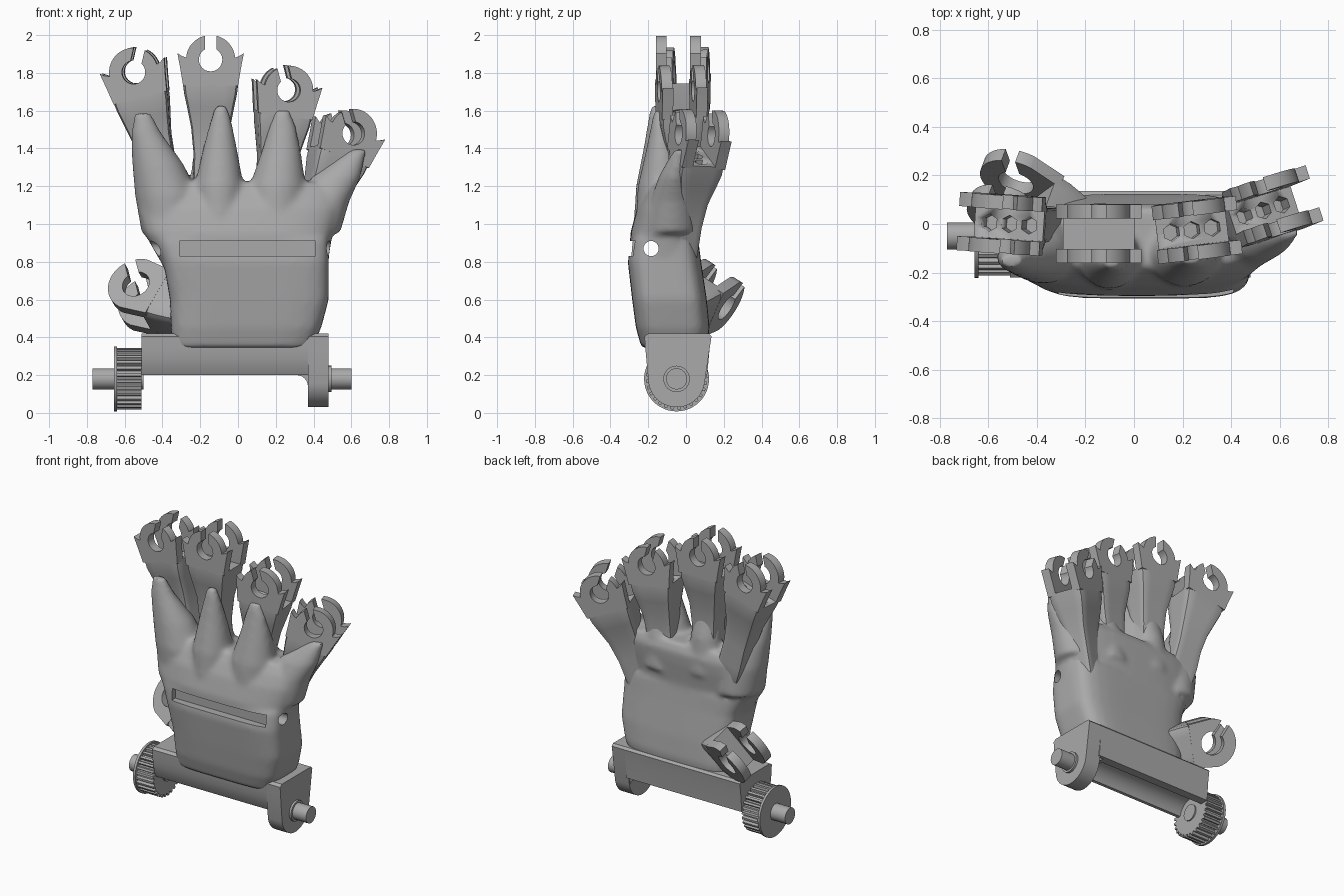
import bpy, bmesh
from math import sin, cos, pi, radians, asin
from mathutils import Vector, Matrix

if "Cube" in bpy.data.objects:
    bpy.data.objects.remove(bpy.data.objects["Cube"])

grey = bpy.data.materials.new("plain_grey")
grey.use_nodes = True
grey.diffuse_color = (0.4, 0.4, 0.4, 1)
grey.node_tree.nodes["Principled BSDF"].inputs["Base Color"].default_value = (0.4, 0.4, 0.4, 1)


def make(name, bm, matrix=Matrix(), angle=35):
    bmesh.ops.transform(bm, matrix=matrix, verts=bm.verts)
    bmesh.ops.recalc_face_normals(bm, faces=bm.faces)
    mesh = bpy.data.meshes.new(name)
    bm.to_mesh(mesh)
    bm.free()
    mesh.materials.append(grey)
    ob = bpy.data.objects.new(name, mesh)
    bpy.context.collection.objects.link(ob)
    smooth(ob, angle)
    return ob


def smooth(ob, angle):
    bpy.ops.object.select_all(action='DESELECT')
    ob.select_set(True)
    bpy.context.view_layer.objects.active = ob
    bpy.ops.object.shade_smooth_by_angle(angle=radians(angle))


def loft(bm, rings, power, n=32):
    """Superellipse rings (x, y, z, half width, half depth) joined into a solid."""
    loops = []
    for x, y, z, rx, ry in rings:
        loop = []
        for i in range(n):
            c, s = cos(2 * pi * i / n), sin(2 * pi * i / n)
            k = (abs(c) ** power + abs(s) ** power) ** (-1 / power)
            loop.append(bm.verts.new((x + rx * c * k, y + ry * s * k, z)))
        loops.append(loop)
    for a, b in zip(loops, loops[1:]):
        for i in range(n):
            j = (i + 1) % n
            bm.faces.new((a[i], a[j], b[j], b[i]))
    bm.faces.new(loops[0][::-1])
    bm.faces.new(loops[-1])


def prism(bm, points, low, high):
    """Extrude an outline in the local xy plane from low to high."""
    face = bm.faces.new([bm.verts.new((p[0], p[1], low)) for p in points])
    ext = bmesh.ops.extrude_face_region(bm, geom=[face])["geom"]
    verts = [g for g in ext if isinstance(g, bmesh.types.BMVert)]
    bmesh.ops.translate(bm, vec=(0, 0, high - low), verts=verts)


def arc(r, a, b, n=14, cx=0, cy=0):
    return [(cx + r * cos(radians(a + (b - a) * i / n)), cy + r * sin(radians(a + (b - a) * i / n)))
            for i in range(n + 1)]


def cut(ob, cutters):
    """Subtract the cutters, bake the result and remove them."""
    for c in cutters:
        c.hide_render = True
        m = ob.modifiers.new("cut", 'BOOLEAN')
        m.operation, m.object, m.solver = 'DIFFERENCE', c, 'EXACT'
    bake(ob)
    for c in cutters:
        bpy.data.objects.remove(c)


def bake(ob):
    dg = bpy.context.evaluated_depsgraph_get()
    mesh = bpy.data.meshes.new_from_object(ob.evaluated_get(dg))
    ob.modifiers.clear()
    ob.data = mesh


# Boxy lower palm, rounder upper palm, pointed webs and soft finger roots, fused into one body
bm = bmesh.new()
lower = [(.343, -.35, .39, -.235, .11), (.45, -.355, .44, -.265, .125), (.6, -.36, .48, -.285, .11),
         (.8, -.395, .48, -.308, .08), (.92, -.44, .48, -.29, .065)]
upper = [(.75, -.38, .47, -.30, .06), (.95, -.495, .50, -.295, .065), (1.08, -.53, .54, -.26, .08),
         (1.16, -.50, .55, -.22, .085), (1.22, -.46, .50, -.18, .06)]
for levels, power in ((lower, 5), (upper, 3)):
    loft(bm, [((a + b) / 2, (c + d) / 2, z, (b - a) / 2, (d - c) / 2)
              for z, a, b, c, d in levels], power, 48)
webs = [
    [(-.36, -.08, .95, .15, .16), (-.375, -.09, 1.15, .17, .155), (-.425, -.11, 1.32, .135, .115),
     (-.485, -.14, 1.48, .08, .06), (-.505, -.15, 1.585, .045, .03)],
    [(-.1, -.13, .95, .12, .15), (-.1, -.13, 1.2, .13, .135), (-.095, -.14, 1.4, .09, .085),
     (-.09, -.155, 1.55, .055, .045), (-.09, -.16, 1.63, .03, .025)],
    [(.2, -.12, .95, .14, .15), (.21, -.12, 1.2, .15, .135), (.23, -.13, 1.4, .1, .08),
     (.235, -.14, 1.52, .07, .045), (.235, -.14, 1.6, .04, .03)],
    [(.40, -.08, .95, .14, .14), (.45, -.07, 1.12, .14, .12), (.52, -.06, 1.25, .13, .085),
     (.59, -.04, 1.34, .08, .055), (.64, -.03, 1.395, .04, .03)],
    [(-.14, 0, 1.05, .13, .09), (-.145, -.02, 1.3, .1, .085), (-.145, -.04, 1.48, .08, .05)],
    [(.19, 0, 1.0, .12, .09), (.21, -.02, 1.22, .1, .085), (.225, -.03, 1.36, .08, .05)]]
for web in webs:
    loft(bm, web, 2)
palm = make("palm", bm)
remesh = palm.modifiers.new("fuse", 'REMESH')
remesh.mode, remesh.voxel_size = 'VOXEL', 0.016
soft = palm.modifiers.new("soften", 'SMOOTH')
soft.factor, soft.iterations = 0.5, 8
bake(palm)

# Strap slot across the front and a cord hole through the sides
bm = bmesh.new()
bmesh.ops.create_cube(bm, size=1, matrix=Matrix.Translation((.05, -.35, .87)) @ Matrix.Diagonal((.72, .2, .08, 1)))
slot = make("slot_cutter", bm)
bm = bmesh.new()
bmesh.ops.create_cone(bm, cap_ends=True, segments=24, radius1=.04, radius2=.04, depth=2,
                      matrix=Matrix.Translation((0, -.185, .87)) @ Matrix.Rotation(pi / 2, 4, 'Y'))
cut(palm, [slot, make("hole_cutter", bm)])
smooth(palm, 40)


def frame(origin, up, front):
    v = Vector(up).normalized()
    u = v.cross(Vector(front)).normalized()
    w = u.cross(v)
    m = Matrix((u, v, w)).transposed().to_4x4()
    m.translation = origin
    return m


def clip_outline(slot, r, hole, horns):
    d, e = [asin(.03 / q) * 180 / pi for q in (r, hole)]
    side = [(.145, -.14), (.16, -.05), (.176, .035), (.15, .018)] if horns else [(.14, -.14)]
    back = [(-x, y) for x, y in reversed(side)]
    return (side + arc(r, 5, slot - d) + arc(hole, slot - e, slot + e - 360, 28)
            + arc(r, slot + d, 175) + back)


FINGER = [(-.125, .147, .12), (-.18, .14, .12), (-.25, .125, .105), (-.36, .103, .078),
          (-.5, .09, .068), (-.65, .093, .068), (-.75, .085, .062), (-.8, .055, .045)]
THUMB = [(-.11, .142, .12), (-.18, .14, .118), (-.25, .13, .11), (-.35, .11, .1), (-.5, .09, .08)]


def knuckle(name, matrix, slot, stem=FINGER, r=.13, hole=.062, horns=True, pits=True):
    """Stem flaring into a fork of two snap-in clips."""
    bm = bmesh.new()
    loft(bm, [(0, 0, v, a, b) for v, a, b in reversed(stem)], 9, 40)
    # The stem is lofted along z, so turn it onto the clip axis
    turn = Matrix.Rotation(-pi / 2, 4, 'X')
    ob = make(name + "_stem", bm, matrix @ turn)
    if pits:
        cutters = []
        for x in (-.085, 0, .085):
            bm = bmesh.new()
            bmesh.ops.create_cone(bm, cap_ends=True, segments=6, radius1=.036, radius2=.036, depth=.16,
                                  matrix=Matrix.Translation((x, 0, -.125)))
            cutters.append(make("pit_cutter", bm, matrix @ turn))
        cut(ob, cutters)
    bm = bmesh.new()
    for low in (-.12, .062):
        prism(bm, clip_outline(slot, r, hole, horns), low, low + .058)
    make(name + "_clips", bm, matrix)


def facing(yaw):
    return (sin(radians(yaw)), -cos(radians(yaw)), 0)


knuckle("first_knuckle", frame((-.545, 0, 1.805), (-.25, 0, .97), facing(-4)), 62)
knuckle("second_knuckle", frame((-.145, -.04, 1.87), (0, 0, 1), facing(0)), 90, pits=False)
knuckle("third_knuckle", frame((.255, -.025, 1.71), (.13, 0, .99), facing(7)), 112)
knuckle("fourth_knuckle", frame((.575, .075, 1.475), (.34, .15, .93), facing(17)), 128)
knuckle("thumb_knuckle", frame((-.505, .12, .62), (-.85, .5, .28), (.3, .8, -.52)), 138,
        stem=THUMB, r=.155, hole=.075, horns=False, pits=False)

# Wrist bar and ear share one side profile, extruded along x
along_x = Matrix(((0, 0, 1, 0), (1, 0, 0, 0), (0, 1, 0, 0), (0, 0, 0, 1)))
AY, AZ = -.05, .18
shoulder = [(.125, .34), (.135, .405), (.12, .42), (-.2, .42), (-.22, .405), (-.215, .34)]
bm = bmesh.new()
prism(bm, arc(.15, 190, 350, 20, AY, AZ) + shoulder, .37, .48)
make("wrist_ear", bm, along_x)

bm = bmesh.new()
prism(bm, [(.112, .2)] + shoulder + [(-.208, .29), (-.195, .24), (-.175, .2)]
      + arc(.105, 169, 11, 16, AY, AZ), -.51, .38)
make("wrist_bar", bm, along_x)

# Fillet where the ear meets the underside of the bar
bm = bmesh.new()
prism(bm, [(.375, .21), (.31, .21)] + arc(.06, 90, 0, 8, .31, .14), -.16, .09)
make("ear_fillet", bm, Matrix(((1, 0, 0, 0), (0, 0, 1, 0), (0, 1, 0, 0), (0, 0, 0, 1))))

# Axle stubs with a collar, toothed pulley and its flange
for name, radius, low, high in (("right_axle", .056, -.77, -.5), ("left_axle", .056, .47, .6),
                                ("axle_collar", .07, .475, .495)):
    bm = bmesh.new()
    prism(bm, arc(radius, 0, 345, 23, AY, AZ), low, high)
    make(name, bm, along_x)

bm = bmesh.new()
teeth = 28
ring = []
for i in range(teeth):
    for step, r in ((0, .145), (.15, .163), (.55, .163), (.7, .145)):
        a = 2 * pi * (i + step) / teeth
        ring.append((AY + r * cos(a), AZ + r * sin(a)))
prism(bm, ring, -.645, -.51)
make("pulley", bm, along_x, 25)
bm = bmesh.new()
prism(bm, arc(.172, 0, 352.5, 47, AY, AZ), -.657, -.64)
make("pulley_flange", bm, along_x)
